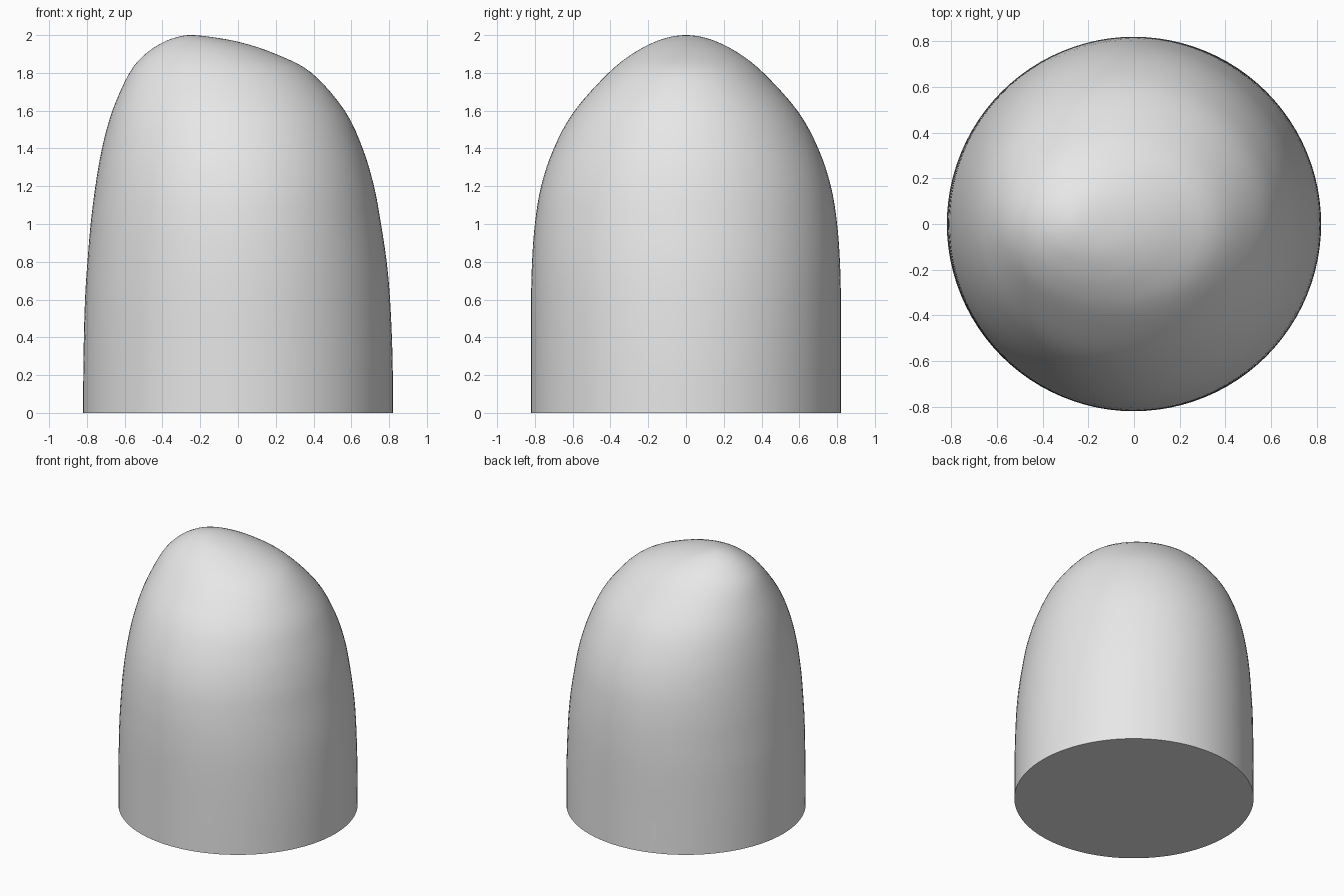
import bpy, bmesh, math
from mathutils import Vector

cube = bpy.data.objects.get("Cube")
if cube:
    bpy.data.objects.remove(cube, do_unlink=True)

SIDES, STEPS = 96, 4

# Profile stations: height, right edge x, left edge x, half depth
stations = [Vector(s) for s in (
    (0.0, -0.82, 0.82, 0.82),
    (0.3, -0.818, 0.818, 0.82),
    (0.6, -0.81, 0.805, 0.82),
    (0.8, -0.797, 0.787, 0.815),
    (1.0, -0.78, 0.757, 0.80),
    (1.2, -0.755, 0.72, 0.767),
    (1.4, -0.72, 0.66, 0.70),
    (1.6, -0.665, 0.565, 0.59),
    (1.8, -0.575, 0.39, 0.41),
    (1.9, -0.49, 0.20, 0.285),
    (1.96, -0.40, 0.02, 0.175),
    (1.99, -0.32, -0.14, 0.085),
    (2.0, -0.25, -0.25, 0.0),
)]


def smooth_path(points):
    """Spline through the stations, continuing over the tip so it is rounded."""
    z, right, left, depth = points[-2]
    pts = [2 * points[0] - points[1], *points, Vector((z, left, right, -depth))]
    path = []
    for a, b, c, d in zip(pts, pts[1:], pts[2:], pts[3:]):
        for i in range(STEPS):
            t = i / STEPS
            path.append(0.5 * (2 * b + (c - a) * t + (2 * a - 5 * b + 4 * c - d) * t ** 2
                               + (3 * b - a - 3 * c + d) * t ** 3))
    return path


# Loft elliptical rings into a leaning dome
bm = bmesh.new()
rings = []
for z, right, left, depth in smooth_path(stations):
    mid, half = (left + right) / 2, (left - right) / 2
    rings.append([bm.verts.new((mid + half * math.cos(a), depth * math.sin(a), z))
                  for a in (math.tau * i / SIDES for i in range(SIDES))])
for low, high in zip(rings, rings[1:]):
    for i in range(SIDES):
        j = (i + 1) % SIDES
        bm.faces.new((low[i], low[j], high[j], high[i]))

# Close the rounded tip and the flat base
tip = bm.verts.new((stations[-1][1], 0, stations[-1][0]))
for i in range(SIDES):
    bm.faces.new((rings[-1][i], rings[-1][(i + 1) % SIDES], tip))
bm.faces.new(rings[0][::-1])
bmesh.ops.recalc_face_normals(bm, faces=bm.faces)

mesh = bpy.data.meshes.new("leaning_dome")
bm.to_mesh(mesh)
bm.free()
dome = bpy.data.objects.new("leaning_dome", mesh)
bpy.context.collection.objects.link(dome)

# Plain grey surface
grey = bpy.data.materials.new("light_grey")
grey.use_nodes = True
grey.diffuse_color = (0.8, 0.8, 0.8, 1)
grey.node_tree.nodes["Principled BSDF"].inputs["Base Color"].default_value = (0.8, 0.8, 0.8, 1)
mesh.materials.append(grey)

bpy.ops.object.select_all(action="DESELECT")
dome.select_set(True)
bpy.context.view_layer.objects.active = dome
bpy.ops.object.shade_smooth_by_angle(angle=math.radians(40))
